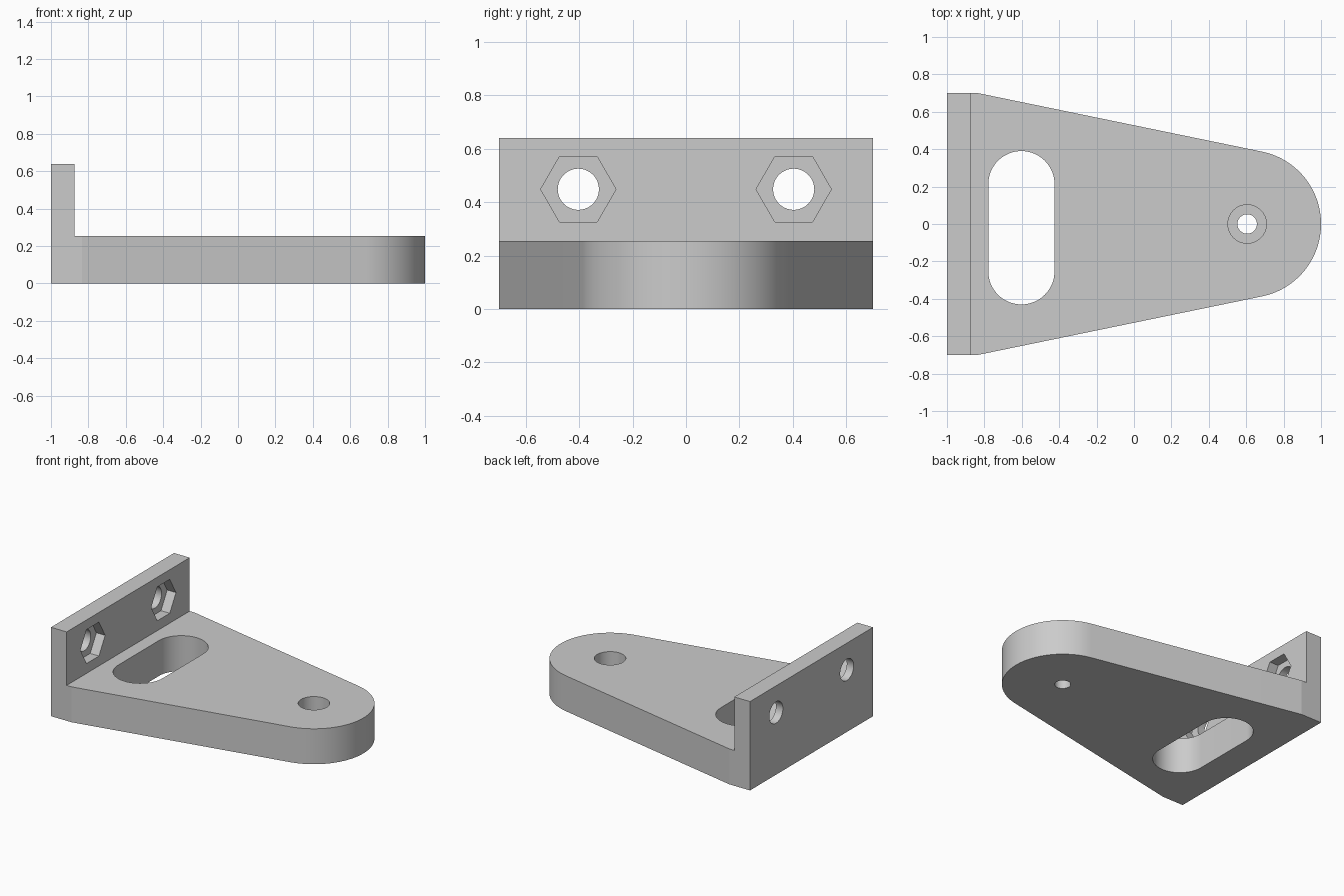
import bpy
from math import sin, cos, pi, atan2, hypot, acos
from mathutils import Matrix

cube = bpy.data.objects.get("Cube")
if cube:
    bpy.data.objects.remove(cube, do_unlink=True)

WALL_X, PLATE_TOP, WALL_TOP = -0.875, 0.255, 0.64
NOSE_X, NOSE_R = 0.605, 0.395
HALF_W, SHOULDER_X = 0.7, -0.835

grey = bpy.data.materials.new("plain grey")
grey.use_nodes = True
colour = (0.6, 0.6, 0.6, 1)
grey.diffuse_color = colour
grey.node_tree.nodes["Principled BSDF"].inputs["Base Color"].default_value = colour


def arc(cx, cy, r, start, end, n):
    """Points along a circular arc, both ends included."""
    angles = [start + (end - start) * i / n for i in range(n + 1)]
    return [(cx + r * cos(a), cy + r * sin(a)) for a in angles]


def circle(cx, cy, r, n=64):
    return arc(cx, cy, r, 0, 2 * pi, n)[:-1]


def prism(name, outline, low, high, matrix=None):
    """Extrude a counter-clockwise outline from low to high."""
    n = len(outline)
    verts = [(x, y, z) for z in (low, high) for x, y in outline]
    faces = [tuple(reversed(range(n))), tuple(range(n, 2 * n))]
    faces += [(i, (i + 1) % n, n + (i + 1) % n, n + i) for i in range(n)]
    mesh = bpy.data.meshes.new(name)
    mesh.from_pydata(verts, [], faces)
    if matrix:
        mesh.transform(matrix)
    mesh.materials.append(grey)
    obj = bpy.data.objects.new(name, mesh)
    bpy.context.collection.objects.link(obj)
    return obj


def cut(body, cutter):
    """Subtract the cutter from the body and discard it."""
    bpy.context.view_layer.objects.active = body
    mod = body.modifiers.new("cut", "BOOLEAN")
    mod.operation, mod.solver, mod.object = "DIFFERENCE", "EXACT", cutter
    bpy.ops.object.modifier_apply(modifier=mod.name)
    bpy.data.objects.remove(cutter, do_unlink=True)


# Tapered outline whose sides run tangent into the round nose
dx, dy = SHOULDER_X - NOSE_X, HALF_W
tangent = atan2(dy, dx) - acos(NOSE_R / hypot(dx, dy))
outline = [(-1, HALF_W), (-1, -HALF_W), (SHOULDER_X, -HALF_W)]
outline += arc(NOSE_X, 0, NOSE_R, -tangent, tangent, 64)
outline.append((SHOULDER_X, HALF_W))
bracket = prism("bracket", outline, 0, WALL_TOP)

# Clear the space above the plate, leaving the upright wall
clearance = [(WALL_X, -1), (2, -1), (2, 1), (WALL_X, 1)]
cut(bracket, prism("clearance", clearance, PLATE_TOP, 1))

# Rounded slot through the plate
slot_x, slot_y, slot_r, slot_half = -0.602, -0.02, 0.177, 0.233
slot = arc(slot_x, slot_y + slot_half, slot_r, 0, pi, 32)
slot += arc(slot_x, slot_y - slot_half, slot_r, pi, 2 * pi, 32)
cut(bracket, prism("slot", slot, -0.1, 0.4))

# Counterbored screw hole in the nose
cut(bracket, prism("screw_hole", circle(NOSE_X, 0, 0.052), -0.1, 0.4))
cut(bracket, prism("counterbore", circle(NOSE_X, 0, 0.103), 0.1, 0.4))

# Bolt holes in the wall with hexagonal nut pockets on the inner side
for side in (-1, 1):
    # local x, y, z become world y, z, x
    place = Matrix(((0, 0, 1, 0), (1, 0, 0, side * 0.403), (0, 1, 0, 0.448), (0, 0, 0, 1)))
    cut(bracket, prism("bolt_hole", circle(0, 0, 0.077), -1.1, -0.8, place))
    cut(bracket, prism("nut_pocket", circle(0, 0, 0.141, 6), WALL_X - 0.07, -0.8, place))

# Smooth the curves, keep the machined edges sharp
bpy.ops.object.select_all(action="DESELECT")
bracket.select_set(True)
bpy.context.view_layer.objects.active = bracket
bpy.ops.object.shade_smooth_by_angle(angle=pi / 18)
